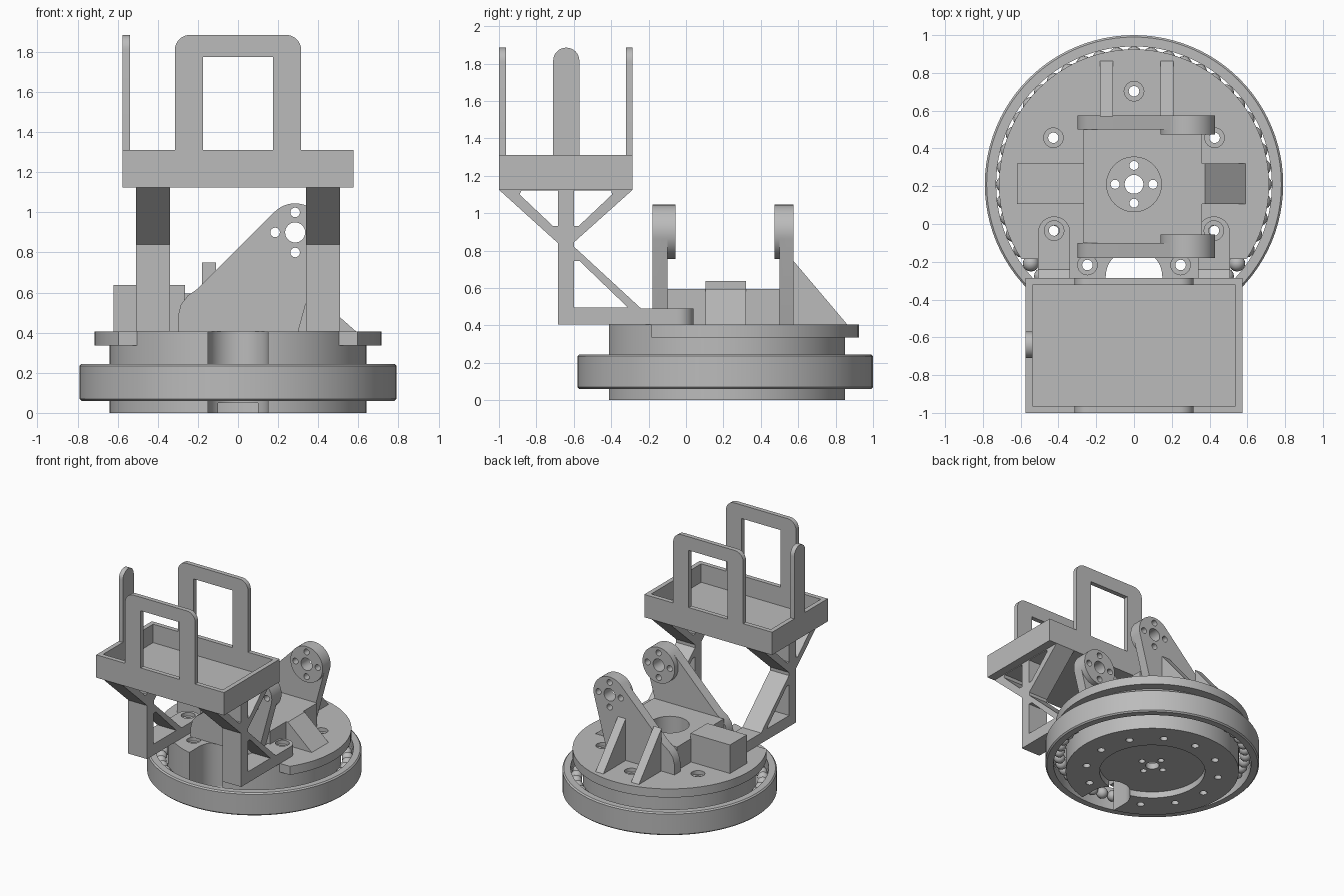
import bpy, bmesh, math
from math import sin, cos, pi, radians
from mathutils import Vector, Matrix

old = bpy.data.objects.get("Cube")
if old:
    bpy.data.objects.remove(old, do_unlink=True)

grey = bpy.data.materials.new("plain grey")
grey.use_nodes = True
grey.diffuse_color = (0.5, 0.5, 0.5, 1)
grey.node_tree.nodes["Principled BSDF"].inputs["Base Color"].default_value = (0.5, 0.5, 0.5, 1)

CY = 0.21      # turntable axis, y
TOP = 0.405    # top of the turning plate


def finish(bm, name):
    bmesh.ops.recalc_face_normals(bm, faces=bm.faces)
    me = bpy.data.meshes.new(name)
    bm.to_mesh(me)
    bm.free()
    me.materials.append(grey)
    ob = bpy.data.objects.new(name, me)
    bpy.context.collection.objects.link(ob)
    return ob


def prism(name, pts, a, b, axis):
    """Extrude a 2D profile from a to b; the profile lies in the other two axes."""
    place = {"x": lambda p, t: (t, p[0], p[1]),
             "y": lambda p, t: (p[0], t, p[1]),
             "z": lambda p, t: (p[0], p[1], t)}[axis]
    bm = bmesh.new()
    f = bm.faces.new([bm.verts.new(place(p, a)) for p in pts])
    ext = bmesh.ops.extrude_face_region(bm, geom=[f])
    move = Vector(place((0, 0), b - a))
    bmesh.ops.translate(bm, vec=move, verts=[v for v in ext["geom"] if isinstance(v, bmesh.types.BMVert)])
    return finish(bm, name)


def box(name, x, y, z):
    return prism(name, [(x[0], y[0]), (x[1], y[0]), (x[1], y[1]), (x[0], y[1])], z[0], z[1], "z")


def arc(cx, cy, r, a0, a1, n=12):
    angles = [radians(a0 + (a1 - a0) * i / n) for i in range(n + 1)]
    return [(cx + r * cos(t), cy + r * sin(t)) for t in angles]


def rod(name, c, r, a, b, axis="z", n=32):
    return prism(name, arc(c[0], c[1], r, 0, 360, n)[:-1], a, b, axis)


def boolean(ob, other, op="DIFFERENCE"):
    m = ob.modifiers.new("bool", "BOOLEAN")
    m.operation, m.object, m.solver = op, other, "EXACT"
    bpy.ops.object.select_all(action="DESELECT")
    bpy.context.view_layer.objects.active = ob
    ob.select_set(True)
    bpy.ops.object.modifier_apply(modifier=m.name)
    bpy.data.objects.remove(other, do_unlink=True)


def smooth(ob):
    bpy.ops.object.select_all(action="DESELECT")
    bpy.context.view_layer.objects.active = ob
    ob.select_set(True)
    bpy.ops.object.shade_smooth_by_angle(angle=radians(30))


def polar(r, deg, c=(0, CY)):
    return (c[0] + r * cos(radians(deg)), c[1] + r * sin(radians(deg)))


# outer bearing ring, a lathed section with small chamfers
ring_section = [(0.73, 0.06), (0.78, 0.06), (0.79, 0.07), (0.79, 0.235), (0.78, 0.245), (0.73, 0.245),
                (0.73, 0.19), (0.738, 0.152), (0.73, 0.115)]
bm = bmesh.new()
n = 96
loops = [[bm.verts.new((r * cos(2 * pi * i / n), CY + r * sin(2 * pi * i / n), z)) for r, z in ring_section]
         for i in range(n)]
for i in range(n):
    p, q = loops[i], loops[(i + 1) % n]
    for k in range(len(ring_section)):
        m = (k + 1) % len(ring_section)
        bm.faces.new((p[k], q[k], q[m], p[m]))
smooth(finish(bm, "outer_ring"))

# bearing balls
bm = bmesh.new()
for i in range(48):
    x, y = polar(0.688, i * 7.5)
    bmesh.ops.create_uvsphere(bm, u_segments=16, v_segments=10, radius=0.043,
                              matrix=Matrix.Translation((x, y, 0.152)))
smooth(finish(bm, "bearing_balls"))

# hub, and the wider top plate that stops at a straight front edge
hub = rod("hub", (0, CY), 0.64, 0, 0.335, n=96)
plate = rod("top_plate", (0, CY), 0.715, 0.335, TOP, n=96)
boolean(plate, box("cut", (-1, 1), (-1, -0.185), (0, 1)))
front_half = rod("front_plate", (0, CY), 0.64, 0.335, TOP, n=96)
boolean(plate, front_half, "UNION")

boolean(hub, rod("cut", (0, CY), 0.39, -0.1, 0.05, n=48))
boolean(hub, box("cut", (-0.1, 0.1), (-0.6, 0), (-0.1, 0.05)))
boolean(hub, rod("cut", (0, CY), 0.145, 0.1, 0.5))
boolean(hub, rod("cut", (0, CY), 0.05, -0.1, 0.2, n=20))
for i in range(4):
    boolean(hub, rod("cut", polar(0.1, i * 90), 0.024, -0.1, 0.2, n=16))
for i in range(12):
    if i != 9:
        boolean(hub, rod("cut", polar(0.493, i * 30), 0.028, -0.1, 0.5, n=16))
boolean(plate, rod("cut", (0, CY), 0.145, 0.2, 0.5))
for part in (hub, plate):
    slot = arc(0, -0.28, 0.15, 0, 180, 20) + [(-0.15, -0.6), (0.15, -0.6)]
    boolean(part, prism("cut", slot, -0.1, 0.6, "z"))
for deg in (90, 30, 150, -30, -150, -60, -120):
    boolean(plate, rod("cut", polar(0.493, deg), 0.028, 0.2, 0.6, n=16))
    boolean(plate, rod("cut", polar(0.493, deg), 0.052, 0.375, 0.6, n=24))
smooth(hub)
smooth(plate)

# cradle floor with its bore
floor = box("cradle_floor", (-0.27, 0.36), (-0.1, 0.5), (TOP, 0.595))
boolean(floor, rod("cut", (0, CY), 0.145, 0.3, 0.7))
smooth(floor)

# side blocks of the cradle: square stop on the right, ramp on the left
box("cradle_stop", (-0.62, -0.265), (0.105, 0.32), (TOP, 0.637))
prism("cradle_ramp", [(0.355, TOP), (0.59, TOP), (0.375, 0.595), (0.355, 0.595)], 0.105, 0.32, "y")

# cradle walls with pivot bosses
PIVOT = (0.285, 0.9)
wall_shape = ([(-0.3, TOP), (0.3, TOP)] + arc(*PIVOT, 0.145, -15, 135, 20)
              + [(-0.2, 0.62), (-0.25, 0.585), (-0.285, 0.54), (-0.3, 0.48)])
for name, outer, inner, boss in (("front", -0.18, -0.1, -0.055), ("back", 0.575, 0.5, 0.473)):
    wall = prism(name + "_wall", wall_shape, outer, inner, "y")
    boolean(wall, rod("boss", PIVOT, 0.145, (outer + inner) / 2, boss, "y", 48), "UNION")
    boolean(wall, rod("cut", PIVOT, 0.05, -1, 1, "y"))
    for i in range(4):
        boolean(wall, rod("cut", polar(0.1, i * 90, PIVOT), 0.024, -1, 1, "y", 16))
    smooth(wall)

# ribs behind the back wall
for name, x in (("right_rib", -0.18), ("left_rib", 0.14)):
    prism(name, [(0.57, TOP), (0.862, TOP), (0.57, 0.75)], x, x + 0.07, "x")

# tray arms: post, braces and a rounded foot
arm_shape = [(-0.2, TOP), (-0.2, 0.49), (-0.24, 0.49), (-0.598, 0.82), (-0.598, 0.845), (-0.285, 1.125),
             (-1, 1.125), (-0.685, 0.84), (-0.685, TOP)]
openings = ([(-0.6, 0.495), (-0.31, 0.495), (-0.57, 0.745), (-0.6, 0.745)],
            [(-0.685, 0.93), (-0.685, 1.12), (-0.88, 1.12), (-0.89, 1.1), (-0.71, 0.93)],
            [(-0.6, 0.93), (-0.6, 1.12), (-0.4, 1.12), (-0.395, 1.1), (-0.575, 0.93)])
for name, x in (("right", -0.508), ("left", 0.338)):
    arm = prism(name + "_arm", arm_shape, x, x + 0.17, "x")
    for hole in openings:
        boolean(arm, prism("cut", hole, x - 0.1, x + 0.3, "x"))
    mid = x + 0.085
    foot = prism(name + "_arm_foot", [(x, -0.2), (x + 0.17, -0.2)] + arc(mid, -0.045, 0.085, 0, 180, 20),
                 TOP, 0.49, "z")
    boolean(foot, rod("cut", (mid, -0.035), 0.028, 0.3, 0.6, n=16))
    boolean(foot, rod("cut", (mid, -0.035), 0.052, 0.46, 0.6, n=24))
    smooth(foot)

# open tray
tray = box("tray", (-0.575, 0.575), (-1, -0.285), (1.125, 1.31))
boolean(tray, box("cut", (-0.538, 0.538), (-0.963, -0.322), (1.16, 1.5)))

# hoops on the tray's front and back, and a single tab on its right
hoop_shape = ([(-0.315, 1.31), (-0.175, 1.31), (-0.175, 1.775), (0.175, 1.775), (0.175, 1.31), (0.315, 1.31)]
              + arc(0.24, 1.81, 0.075, 0, 90, 8) + arc(-0.24, 1.81, 0.075, 90, 180, 8))
for name, y in (("front_hoop", -1), ("back_hoop", -0.322)):
    smooth(prism(name, hoop_shape, y, y + 0.037, "y"))
smooth(prism("right_tab", [(-0.71, 1.31), (-0.57, 1.31)] + arc(-0.64, 1.815, 0.07, 0, 180, 16),
             -0.575, -0.538, "x"))
